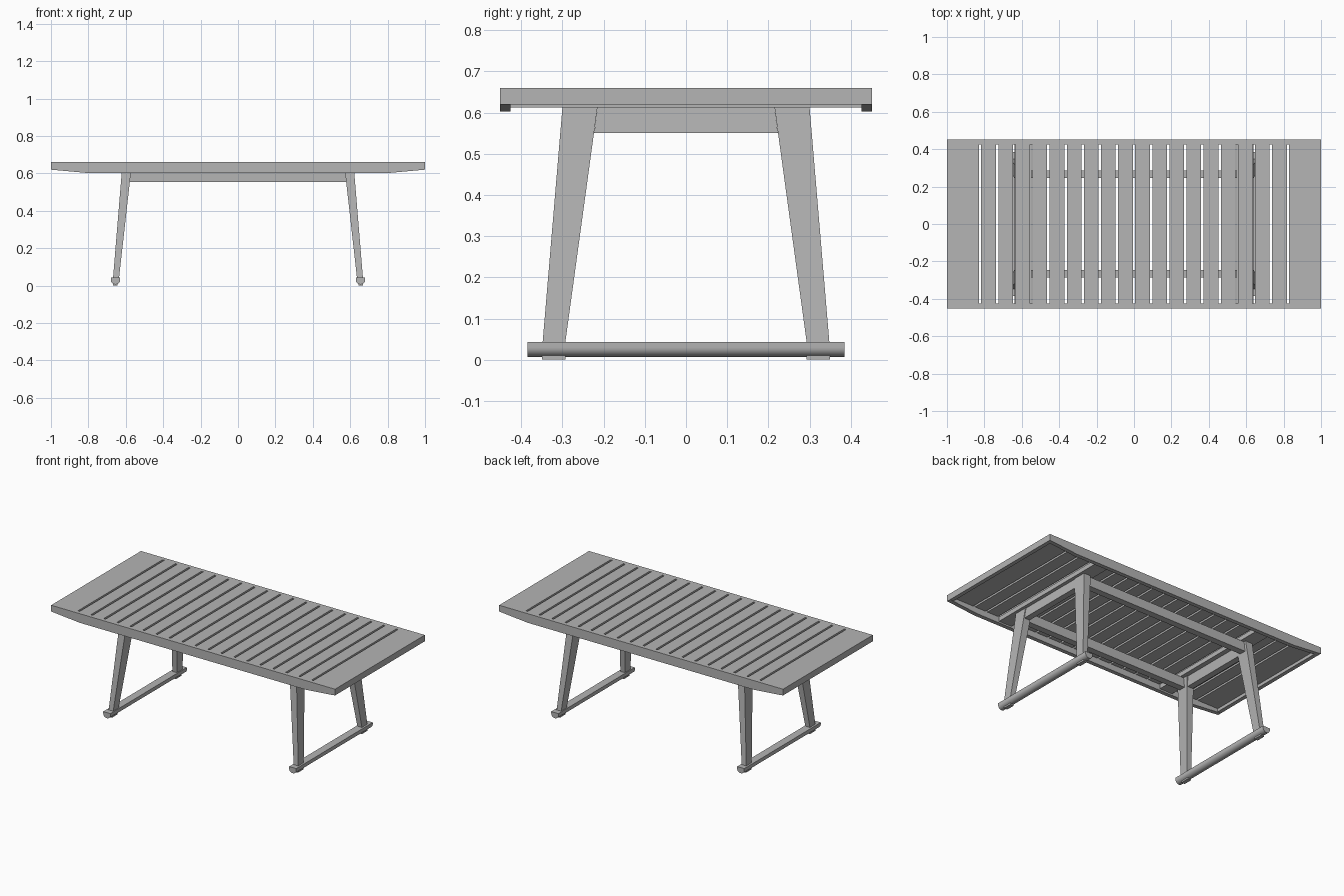
import bpy, bmesh, math

cube = bpy.data.objects.get("Cube")
if cube:
    bpy.data.objects.remove(cube, do_unlink=True)

GREY = (0.46, 0.46, 0.46, 1)
mat = bpy.data.materials.new("grey paint")
mat.use_nodes = True
mat.diffuse_color = GREY
mat.node_tree.nodes["Principled BSDF"].inputs["Base Color"].default_value = GREY


def loft(name, rings):
    """Closed solid between two matching rings of points."""
    bm = bmesh.new()
    a, b = [[bm.verts.new(p) for p in ring] for ring in rings]
    n = len(a)
    bm.faces.new(a)
    bm.faces.new(b[::-1])
    for i in range(n):
        j = (i + 1) % n
        bm.faces.new((a[i], b[i], b[j], a[j]))
    bmesh.ops.recalc_face_normals(bm, faces=bm.faces)
    mesh = bpy.data.meshes.new(name)
    bm.to_mesh(mesh)
    bm.free()
    mesh.materials.append(mat)
    ob = bpy.data.objects.new(name, mesh)
    bpy.context.collection.objects.link(ob)
    return ob


def rect(x0, x1, y0, y1, z):
    return [(x0, y0, z), (x1, y0, z), (x1, y1, z), (x0, y1, z)]


def box(name, x0, x1, y0, y1, z0, z1):
    return loft(name, [rect(x0, x1, y0, y1, z0), rect(x0, x1, y0, y1, z1)])


def span(lo, hi, s):
    """Mirror a range to the side given by s."""
    return sorted((lo * s, hi * s))


TOP, UNDER, FRAME = 0.66, 0.64, 0.612
IN_Y, OUT_Y = 0.426, 0.452
PITCH, GAP = 0.0915, 0.013

# Slats, with an open gap on the centre line
for i in range(-9, 9):
    box("slat", i * PITCH + GAP / 2, (i + 1) * PITCH - GAP / 2, -IN_Y, IN_Y, UNDER, TOP)

# Side rails, tapering in depth towards the ends
rail = [(-1, TOP), (1, TOP), (1, 0.62), (0.8, 0.602), (-0.8, 0.602), (-1, 0.62)]
for s in (-1, 1):
    loft("side_rail", [[(x, y * s, z) for x, z in rail] for y in (IN_Y, OUT_Y)])

# Long aprons, cut to the lean of the legs
for s in (-1, 1):
    prof = [(-0.574, FRAME), (0.574, FRAME), (0.582, 0.553), (-0.582, 0.553)]
    loft("long_apron", [[(x, y * s, z) for x, z in prof] for y in (0.245, 0.287)])

# Rounded runner cross-section
R = 0.025
runner = [(-R, 0.043), (R, 0.043)]
for i in range(17):
    t = math.pi * i / 16
    runner.append((R * math.cos(t), 0.030 - 0.023 * math.sin(t)))

for s in (-1, 1):
    # End board with its downturned lip
    box("end_board", *span(9 * PITCH + GAP / 2, 1, s), -IN_Y, IN_Y, UNDER, TOP)
    box("end_lip", *span(0.975, 1, s), -IN_Y, IN_Y, 0.62, UNDER)
    # Support under the slats and cross apron between the legs
    box("cross_support", *span(0.548, 0.639, s), -IN_Y, IN_Y, FRAME, UNDER)
    loft("cross_apron", [rect(*span(0.578, 0.617, s), -0.215, 0.215, FRAME),
                         rect(*span(0.583, 0.622, s), -0.223, 0.223, 0.55)])
    # Floor runner
    ob = loft("floor_runner", [[(0.655 * s + x, y, z) for x, z in runner] for y in (-0.385, 0.385)])
    bpy.ops.object.select_all(action="DESELECT")
    ob.select_set(True)
    bpy.context.view_layer.objects.active = ob
    bpy.ops.object.shade_smooth_by_angle(angle=math.radians(35))
    # Splayed tapering legs and foot pads
    for t in (-1, 1):
        loft("leg", [rect(*span(0.572, 0.621, s), *span(0.215, 0.300, t), FRAME),
                     rect(*span(0.636, 0.668, s), *span(0.293, 0.348, t), 0.042)])
        box("foot_pad", *span(0.643, 0.667, s), *span(0.293, 0.350, t), 0, 0.012)
